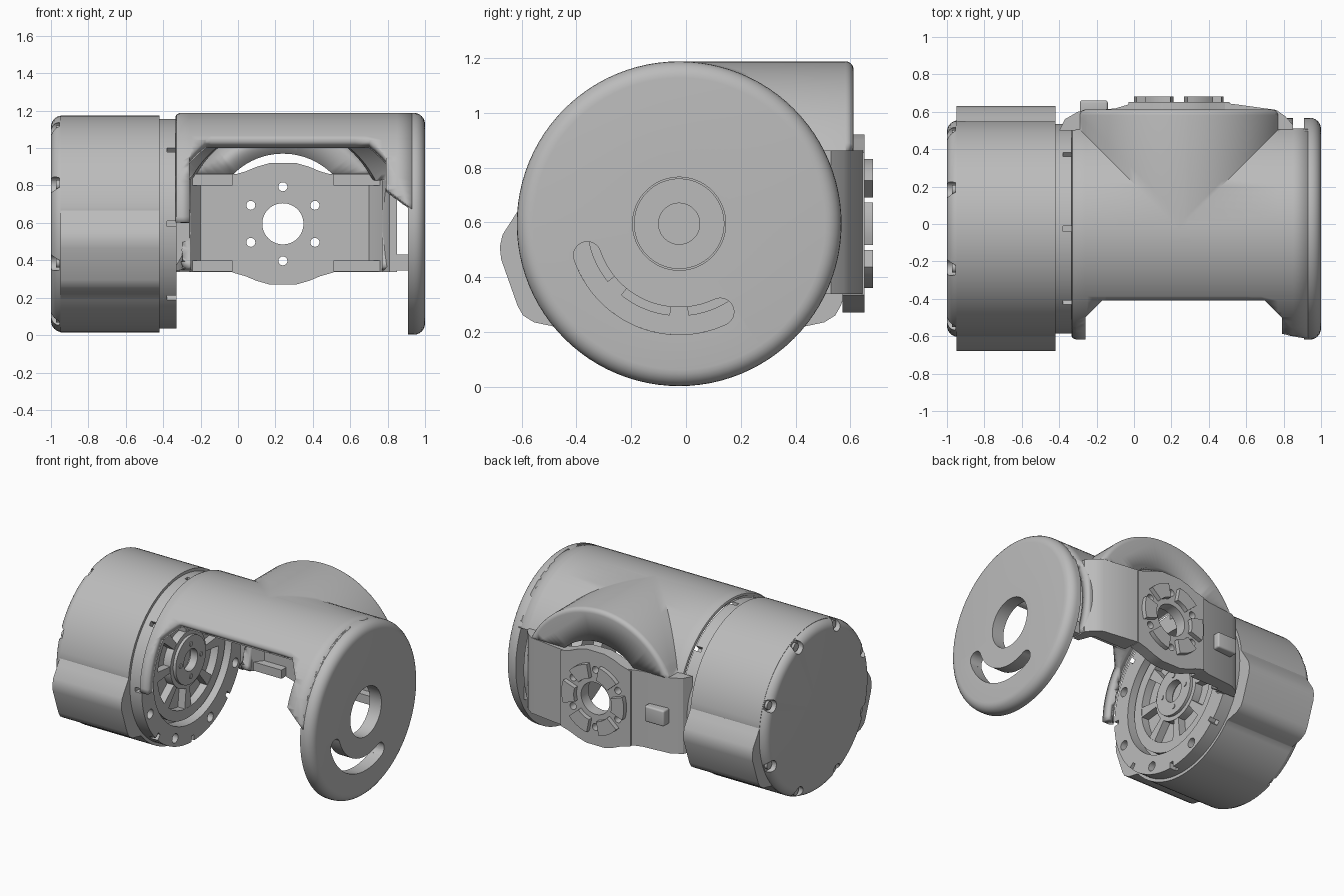
import bpy, bmesh, math
from mathutils import Matrix, Vector

cube = bpy.data.objects.get("Cube")
if cube:
    bpy.data.objects.remove(cube)

grey = bpy.data.materials.new("satin grey")
grey.use_nodes = True
COLOUR = (0.5, 0.5, 0.5, 1)
grey.diffuse_color = COLOUR
grey.node_tree.nodes["Principled BSDF"].inputs["Base Color"].default_value = COLOUR

CY, CZ, R = -0.025, 0.595, 0.593     # joint axis, runs along x
FX = 0.24                            # flange axis, runs along y


def finish(name, bm, fix_normals=True):
    if fix_normals:
        bmesh.ops.recalc_face_normals(bm, faces=bm.faces)
    mesh = bpy.data.meshes.new(name)
    bm.to_mesh(mesh)
    bm.free()
    obj = bpy.data.objects.new(name, mesh)
    bpy.context.collection.objects.link(obj)
    mesh.materials.append(grey)
    return obj


def spin(bm, axis, profile, c, closed, sides=96):
    """Revolve (radius, position) points about an axis along x or y."""
    rings = []
    for r, p in profile:
        ring = []
        for i in range(sides):
            t = 2 * math.pi * i / sides
            u, h = c[0] + r * math.cos(t), c[1] + r * math.sin(t)
            ring.append(bm.verts.new((p, u, h) if axis == 'x' else (u, p, h)))
        rings.append(ring)
    pairs = list(zip(rings, rings[1:])) + ([(rings[-1], rings[0])] if closed else [])
    for a, b in pairs:
        for i in range(sides):
            j = (i + 1) % sides
            bm.faces.new((a[i], a[j], b[j], b[i]))
    bmesh.ops.remove_doubles(bm, verts=bm.verts, dist=1e-5)


def lathe(name, axis, profile, c=(CY, CZ), closed=True, sides=96):
    bm = bmesh.new()
    spin(bm, axis, profile, c, closed, sides)
    return finish(name, bm)


def tube(name, r0, r1, a, b):
    return lathe(name, 'x', [(r0, a), (r1, a), (r1, b), (r0, b)])


def cylinder(name, axis, r, a, b, c, sides=96):
    return lathe(name, axis, [(0, a), (r, a), (r, b), (0, b)], c, False, sides)


def rounded(r, end, size, sign=1, steps=6):
    """Quarter-round profile points from the side wall to the end face."""
    arc = [math.pi / 2 * i / steps for i in range(steps + 1)]
    return [(r - size + size * math.cos(t), end - sign * size * (1 - math.sin(t))) for t in arc]


def box(name, x, y, z, bevel=0):
    bm = bmesh.new()
    bmesh.ops.create_cube(bm, size=1)
    spans = (x, y, z)
    bm.transform(Matrix.Translation([sum(s) / 2 for s in spans]) @
                 Matrix.Diagonal([s[1] - s[0] for s in spans] + [1]))
    if bevel:
        bmesh.ops.bevel(bm, geom=bm.edges[:], offset=bevel, segments=4, profile=0.5, affect='EDGES')
    return finish(name, bm)


def prism(name, pts, axis, a, b):
    """Outline extruded along x (points y,z), y (points x,z) or z (points x,y)."""
    bm = bmesh.new()
    place = {'x': lambda p: (a, p[0], p[1]), 'y': lambda p: (p[0], a, p[1]), 'z': lambda p: (p[0], p[1], a)}[axis]
    face = bm.faces.new([bm.verts.new(place(p)) for p in pts])
    out = bmesh.ops.extrude_face_region(bm, geom=[face])
    step = Vector((axis == 'x', axis == 'y', axis == 'z')) * (b - a)
    bmesh.ops.translate(bm, vec=step, verts=[g for g in out['geom'] if isinstance(g, bmesh.types.BMVert)])
    return finish(name, bm)


def cut(obj, cutters, keep=False):
    for o in cutters:
        mod = obj.modifiers.new("cut", 'BOOLEAN')
        mod.operation, mod.solver, mod.object = 'DIFFERENCE', 'MANIFOLD', o
        deps = bpy.context.evaluated_depsgraph_get()
        mesh = bpy.data.meshes.new_from_object(obj.evaluated_get(deps))
        obj.modifiers.clear()
        obj.data = mesh
        if not keep:
            bpy.data.objects.remove(o)


def polar(r, deg, c=(CY, CZ)):
    t = math.radians(deg)
    return c[0] + r * math.cos(t), c[1] + r * math.sin(t)


def sector(r0, r1, d0, d1, steps=10, c=(CY, CZ)):
    angles = [d0 + (d1 - d0) * i / steps for i in range(steps + 1)]
    return [polar(r1, d, c) for d in angles] + [polar(r0, d, c) for d in reversed(angles)]


# Motor housing: round can with a cable bulge low on both sides
bulge = [(0.574, 0.07), (0.6, 0.03), (0.645, -0.04), (0.655, -0.085), (0.65, -0.13), (0.59, -0.3),
         (0.57, -0.335), (0.53, -0.36), (0.445, -0.378)]
outline = [polar(0.58, 8 + 164 * i / 48) for i in range(49)]
outline += [(CY - y, CZ + z) for y, z in bulge]
outline += [polar(0.58, 221 + 98 * i / 28) for i in range(29)]
outline += [(CY + y, CZ + z) for y, z in reversed(bulge)]
prism("motor_housing", outline, 'x', -0.95, -0.42)
cap = lathe("motor_end_cap", 'x', [(0, -0.9), (0.579, -0.9)] + rounded(0.579, -1.0, 0.06, -1) + [(0, -1.0)],
            closed=False)
screws = [22.5 + 45 * i for i in range(8)]
cut(cap, [cylinder("cutter", 'x', 0.042, -1.1, -0.955, polar(0.545, d), 24) for d in screws])
for d in screws:
    cylinder("end_cap_screw", 'x', 0.028, -0.94, -0.972, polar(0.54, d), 20)

# Motor mounting ring with rim notches and bolt holes
ring = tube("motor_ring", 0.43, 0.56, -0.425, -0.33)
cuts = [prism("cutter", sector(0.52, 0.7, 45 * i - 1.6, 45 * i + 1.6, 1), 'x', -0.38, -0.3) for i in range(8)]
cuts += [cylinder("cutter", 'x', 0.032, -0.38, -0.3, polar(0.505, d), 24) for d in screws]
cut(ring, cuts)

# Spoked output rotor and hub
tube("rotor_rim", 0.335, 0.405, -0.425, -0.365)
tube("rotor_core", 0.1, 0.195, -0.425, -0.365)
for i in range(8):
    prism("rotor_spoke", sector(0.18, 0.35, 45 * i - 6, 45 * i + 6, 4), 'x', -0.425, -0.367)
tube("output_hub", 0.075, 0.165, -0.4, -0.345)
for i in range(4):
    cylinder("hub_screw", 'x', 0.016, -0.35, -0.34, polar(0.112, 90 * i), 20)

# Yoke shell: two mitred barrels as one skin, trimmed by planes, then thickened
trims = [((0, 0, h), (0, 0, 1)) for h in (0.341, 0.602, 0.85, 0.86)]
trims += [((x, 0, 0), (1, 0, 0)) for x in (-0.26, -0.25, 0.77, 0.79, 0.85)]
trims += [((0, -0.41, 0), (0, 1, 0)), ((FX, CY, 0), (1, 1, 0)), ((FX, CY, 0), (1, -1, 0)),
          ((-0.17, -0.41, 0), (1, -1, 0)), ((0.7, -0.41, 0), (1, 1, 0)), ((0.79, 0, 0.785), (0.8, 0, 1))]


def in_branch(p):
    return p.y - CY > abs(p.x - FX)


def tube_waste(p):
    back = p.y > 0
    return (p.z < 0.341 or (p.z > 0.86 and back and in_branch(p))
            or (back and p.z < 0.86 and -0.25 < p.x < 0.77)
            or (back and p.z < 0.85 and p.x > 0.85)
            or (not back and p.z < 0.602 and p.x < 0.79)
            or (p.y < -0.41 and -0.26 < p.x < 0.79 and p.x - p.y > 0.24 and p.x + p.y < 0.29)
            or (not back and p.x > 0.79 and p.z < 0.785 - 0.8 * (p.x - 0.79)))


def branch_waste(p):
    return p.z < 0.86 or not in_branch(p)


skin = bmesh.new()
parts = (('x', [(R - 0.02, -0.335), (R - 0.008, -0.328), (R, -0.31), (R, 0.93)], (CY, CZ), tube_waste),
         ('y', [(R, -0.1)] + rounded(R, 0.612, 0.03) + [(0.375, 0.612)], (FX, CZ), branch_waste))
for axis, profile, centre, waste in parts:
    piece = bmesh.new()
    spin(piece, axis, profile, centre, False)
    for co, no in trims:
        bmesh.ops.bisect_plane(piece, geom=piece.verts[:] + piece.edges[:] + piece.faces[:], dist=1e-6,
                               plane_co=co, plane_no=no)
    bmesh.ops.delete(piece, geom=[f for f in piece.faces if waste(f.calc_center_median())], context='FACES')
    piece.normal_update()
    for f in piece.faces:
        p = f.calc_center_median()
        core = Vector((p.x, CY, CZ) if axis == 'x' else (FX, 0.2, CZ))
        if f.normal.dot(p - core) < 0:
            f.normal_flip()
    patch = bpy.data.meshes.new("patch")
    piece.to_mesh(patch)
    piece.free()
    skin.from_mesh(patch)
    bpy.data.meshes.remove(patch)
bmesh.ops.remove_doubles(skin, verts=skin.verts, dist=3e-4)
shell = finish("yoke_shell", skin, fix_normals=False)
wall = shell.modifiers.new("wall", 'SOLIDIFY')
wall.thickness, wall.offset = 0.06, -1

# Side disc with bore and curved slot
disc = lathe("side_disc", 'x', [(0.17, 0.91), (R, 0.91)] + rounded(R, 1.0, 0.06) + [(0.17, 1.0)])
cut(disc, [prism("cutter", sector(0.305, 0.405, 199, 295, 32), 'x', 0.8, 1.1)] +
    [cylinder("cutter", 'x', 0.05, 0.8, 1.1, polar(0.355, d), 32) for d in (199, 295)])
box("disc_tab", (0.84, 0.915), (0.42, 0.48), (0.345, 0.43))

# Rear plate with round flange and bore
plan = [(-0.4, 0.5), (-0.37, 0.56), (-0.3, 0.6), (-0.1, 0.618), (0, 0.648), (0.48, 0.648), (0.58, 0.635),
        (0.76, 0.61), (0.81, 0.575), (0.85, 0.53), (0.85, 0.42), (0.81, 0.42), (0.78, 0.5), (0.7, 0.575),
        (-0.2, 0.575), (-0.26, 0.5)]
plate = prism("rear_plate", plan, 'z', 0.338, 0.862)
ear = [(0.27, 0.26), (0.2, 0.28), (0.14, 0.305), (0.07, 0.325)]
rim = ear + [(-x, z) for x, z in reversed(ear)]
rim += [(-x, -z) for x, z in ear] + [(x, -z) for x, z in reversed(ear)]
flange = prism("rear_flange", [(FX + x, CZ + z) for x, z in rim], 'y', 0.572, 0.651)
holes = [cylinder("cutter", 'y', 0.11, 0.4, 0.8, (FX, CZ))]
holes += [cylinder("cutter", 'y', 0.024, 0.4, 0.8, polar(0.198, 30 + 60 * i, (FX, CZ)), 24) for i in range(6)]
cut(plate, holes, keep=True)
cut(flange, holes)

# Stiffening ribs inside the plate, at both edges
for z in (0.34, 0.8):
    for x in ((-0.3, -0.03), (0.51, 0.8)):
        box("plate_rib", x, (0.52, 0.58), (z, z + 0.06))

# Raised contact pads around the bore and a key pad beside them
for i in range(6):
    prism("contact_pad", sector(0.145, 0.24, 60 * i - 19, 60 * i + 19, 5, (FX, CZ)), 'y', 0.64, 0.683)
box("key_pad", (-0.29, -0.14), (0.59, 0.66), (0.54, 0.65), 0.012)

# Smooth shading with crisp edges
bpy.ops.object.select_all(action='DESELECT')
for o in bpy.context.scene.objects:
    if o.type == 'MESH':
        o.select_set(True)
        bpy.context.view_layer.objects.active = o
bpy.ops.object.shade_smooth_by_angle(angle=math.radians(30))
